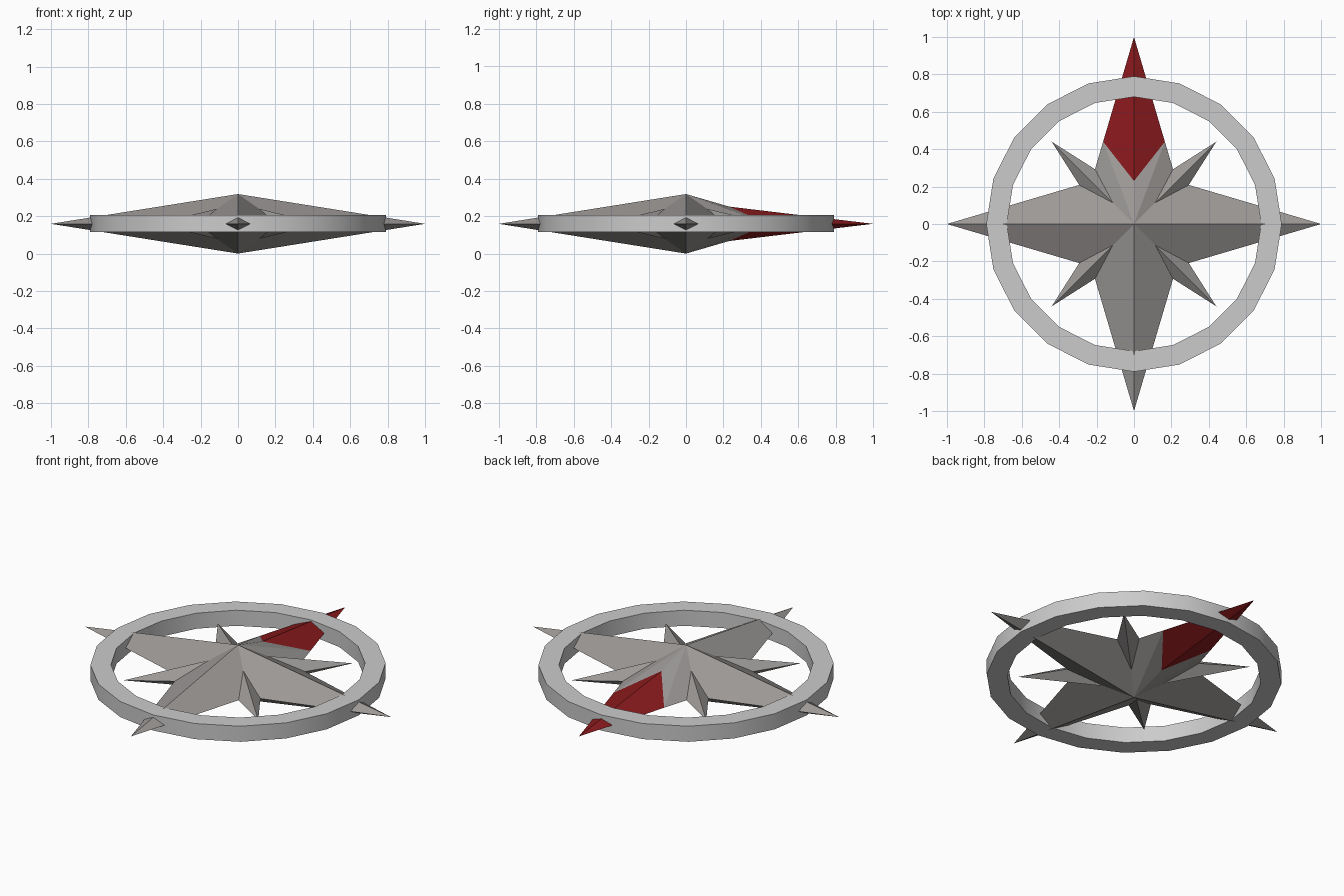
import bpy, bmesh, math
from mathutils import Matrix, Vector

if "Cube" in bpy.data.objects:
    bpy.data.objects.remove(bpy.data.objects["Cube"])

MID = 0.159   # height of the star's rim plane


def material(name, rgb):
    m = bpy.data.materials.new(name)
    m.diffuse_color = (*rgb, 1)
    m.use_nodes = True
    m.node_tree.nodes["Principled BSDF"].inputs["Base Color"].default_value = m.diffuse_color
    return m


dark = material("dark_metal", (0.33, 0.315, 0.305))
red = material("red_paint", (0.25, 0.01, 0.012))


def build(name, tris, angles, mat):
    """Mirror the given triangles in x and z, and repeat them at each angle."""
    bm = bmesh.new()
    for a in angles:
        rot = Matrix.Rotation(math.radians(a), 3, 'Z')
        for sx in (1, -1):
            for sz in (1, -1):
                for tri in tris:
                    vs = [bm.verts.new(rot @ Vector((x * sx, y, z * sz)))
                          for x, y, z in tri]
                    if sx * sz < 0:
                        vs.reverse()
                    bm.faces.new(vs)
    bmesh.ops.remove_doubles(bm, verts=bm.verts, dist=1e-4)
    me = bpy.data.meshes.new(name)
    bm.to_mesh(me)
    bm.free()
    me.materials.append(mat)
    ob = bpy.data.objects.new(name, me)
    ob.location.z = MID
    bpy.context.collection.objects.link(ob)
    return ob


# Main star: three plain arms
apex, tip, valley = (0, 0, 0.159), (0, 1, 0), (0.228, 0.228, 0)
build("main_star_arms", [(apex, valley, tip)], (90, 180, 270), dark)

# North arm: grey root with a lower ridge, then the red pointer
knee, edge = (0, 0.23, 0.092), (0.165, 0.44, 0)
build("north_arm_root", [(apex, valley, edge), (apex, edge, knee)], (0,), dark)
build("north_pointer", [(knee, edge, tip)], (0,), red)

# Small diagonal star
s = 0.16 * math.sqrt(0.5)
build("small_star", [((0, 0, 0.108), (s, s, 0), (0, 0.622, 0))],
      (45, 135, 225, 315), dark)

# Ring: rectangular profile spun in 20 segments
N = 20
profile = [(0.79, -0.046), (0.79, 0.046), (0.68, 0.046), (0.68, -0.046)]
bm = bmesh.new()
loops = [[bm.verts.new((r * math.cos(2 * math.pi * i / N),
                        r * math.sin(2 * math.pi * i / N), z))
          for r, z in profile] for i in range(N)]
for i in range(N):
    a, b = loops[i], loops[(i + 1) % N]
    for j in range(4):
        k = (j + 1) % 4
        bm.faces.new((a[j], b[j], b[k], a[k]))
bmesh.ops.recalc_face_normals(bm, faces=bm.faces)
me = bpy.data.meshes.new("ring")
bm.to_mesh(me)
bm.free()
ring = bpy.data.objects.new("ring", me)
ring.location.z = MID + 0.001
bpy.context.collection.objects.link(ring)
bpy.context.view_layer.objects.active = ring
ring.select_set(True)
bpy.ops.object.shade_smooth_by_angle(angle=math.radians(30))
